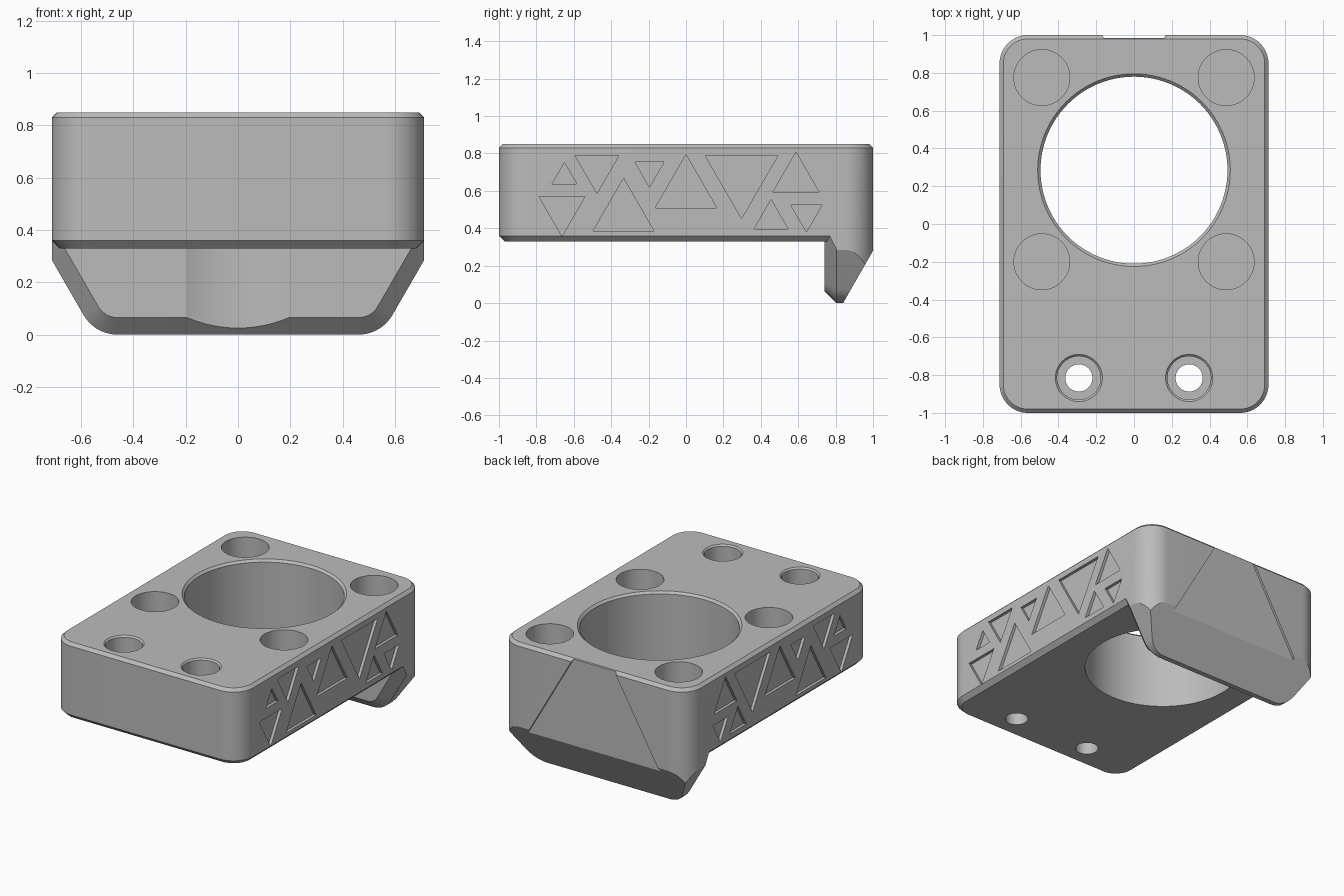
import bpy, bmesh
from math import sin, cos, pi, sqrt, radians
from mathutils import Vector

if "Cube" in bpy.data.objects:
    bpy.data.objects.remove(bpy.data.objects["Cube"])

HX, HY, TOP, BASE = 0.712, 1.0, 0.85, 0.33
CORNER = 0.15

grey = bpy.data.materials.new("light_grey")
grey.use_nodes = True
colour = (0.5, 0.5, 0.5, 1)
grey.diffuse_color = colour
grey.node_tree.nodes["Principled BSDF"].inputs["Base Color"].default_value = colour


def loft(bm, rings):
    """Skin a list of equal point rings and cap both ends."""
    loops = [[bm.verts.new(p) for p in ring] for ring in rings]
    n = len(loops[0])
    for a, b in zip(loops, loops[1:]):
        for i in range(n):
            j = (i + 1) % n
            bm.faces.new((a[i], a[j], b[j], b[i]))
    bm.faces.new(loops[0])
    bm.faces.new(loops[-1])


def to_object(bm, name):
    bmesh.ops.recalc_face_normals(bm, faces=bm.faces)
    mesh = bpy.data.meshes.new(name)
    bm.to_mesh(mesh)
    bm.free()
    mesh.materials.append(grey)
    ob = bpy.data.objects.new(name, mesh)
    bpy.context.collection.objects.link(ob)
    return ob


def boolean(ob, other, operation):
    """Apply an exact boolean and remove the helper."""
    mod = ob.modifiers.new("cut", "BOOLEAN")
    mod.operation, mod.object, mod.solver = operation, other, "EXACT"
    bpy.context.view_layer.objects.active = ob
    bpy.ops.object.modifier_apply(modifier=mod.name)
    bpy.data.objects.remove(other)


def footprint(inset, z, steps=12):
    """Rounded rectangle ring."""
    r, pts = CORNER - inset, []
    for k, (sx, sy) in enumerate(((1, 1), (-1, 1), (-1, -1), (1, -1))):
        for i in range(steps + 1):
            a = (k + i / steps) * pi / 2
            pts.append((sx * (HX - CORNER) + r * cos(a), sy * (HY - CORNER) + r * sin(a), z))
    return pts


def lip_outline(inset, y, steps=10):
    """Bottom lip seen from the front: flat bottom, fillets, 60 degree flanks."""
    r, half = CORNER - inset, []
    for i in range(steps + 1):
        a = radians(-90 + 60 * i / steps)
        half.append((0.461 + r * cos(a), CORNER + r * sin(a)))
    x, z = half[-1]
    half.append((x + (0.4 - z) / sqrt(3), 0.4))
    return [(x, y, z) for x, z in half] + [(-x, y, z) for x, z in reversed(half)]


def revolve(bm, cx, cy, profile, n=48):
    loft(bm, [[(cx + r * cos(2 * pi * i / n), cy + r * sin(2 * pi * i / n), z)
               for i in range(n)] for r, z in profile])


# Main block with chamfered rims
bm = bmesh.new()
loft(bm, [footprint(0.03, BASE), footprint(0, BASE + 0.03),
          footprint(0, TOP - 0.02), footprint(0.02, TOP)])
body = to_object(bm, "mount_block")

# Hooked lip under the back edge
bm = bmesh.new()
loft(bm, [lip_outline(0.065, 0.74), lip_outline(0, 0.805), lip_outline(0, 1.1)])
cut = bmesh.ops.bisect_plane(bm, geom=bm.verts[:] + bm.edges[:] + bm.faces[:],
                             plane_co=Vector((0, 1, 0.28)),
                             plane_no=Vector((0, 0.28, -0.16)), clear_outer=True)
bmesh.ops.holes_fill(bm, edges=[e for e in bm.edges if e.is_boundary])
lip = to_object(bm, "lip")
bm = bmesh.new()
loft(bm, [footprint(0, -0.1), footprint(0, 0.6)])
boolean(lip, to_object(bm, "footprint_helper"), "INTERSECT")
boolean(body, lip, "UNION")

# Central bore, blind pockets and counterbored screw holes
bm = bmesh.new()
revolve(bm, 0, 0.285, [(0.495, -0.1), (0.495, TOP - 0.015), (0.51, TOP), (0.51, 0.95)], 96)
for s in (1, -1):
    for y in (0.775, -0.2):
        revolve(bm, s * 0.488, y, [(0.148, 0.62), (0.148, 0.95)])
    revolve(bm, s * 0.292, -0.815, [(0.072, 0.2), (0.072, 0.6), (0.115, 0.6),
                                    (0.115, TOP - 0.01), (0.125, TOP), (0.125, 0.95)])

# Engraved triangles: centre y, base height, width, pointing direction
triangles = [(-0.663, 0.57, 0.246, -1), (-0.65, 0.636, 0.133, 1), (-0.476, 0.79, 0.235, -1),
             (-0.334, 0.385, 0.326, 1), (-0.195, 0.754, 0.155, -1), (0, 0.508, 0.33, 1),
             (0.297, 0.79, 0.39, -1), (0.455, 0.396, 0.182, 1), (0.588, 0.594, 0.246, 1),
             (0.644, 0.524, 0.166, -1)]
for s in (1, -1):
    for y, z, w, d in triangles:
        tri = [(y - w / 2, z), (y + w / 2, z), (y, z + d * w * sqrt(3) / 2)]
        loft(bm, [[(s * x, a, b) for a, b in tri] for x in (HX - 0.02, HX + 0.1)])

# Shallow tapered recess on the back face
loft(bm, [[(-0.128, y, 0.9), (0.128, y, 0.9), (0.532, y, 0.2), (-0.532, y, 0.2)]
          for y in (0.985, 1.1)])
boolean(body, to_object(bm, "cutters"), "DIFFERENCE")

bpy.ops.object.select_all(action="DESELECT")
body.select_set(True)
bpy.context.view_layer.objects.active = body
bpy.ops.object.shade_smooth_by_angle(angle=radians(20))
